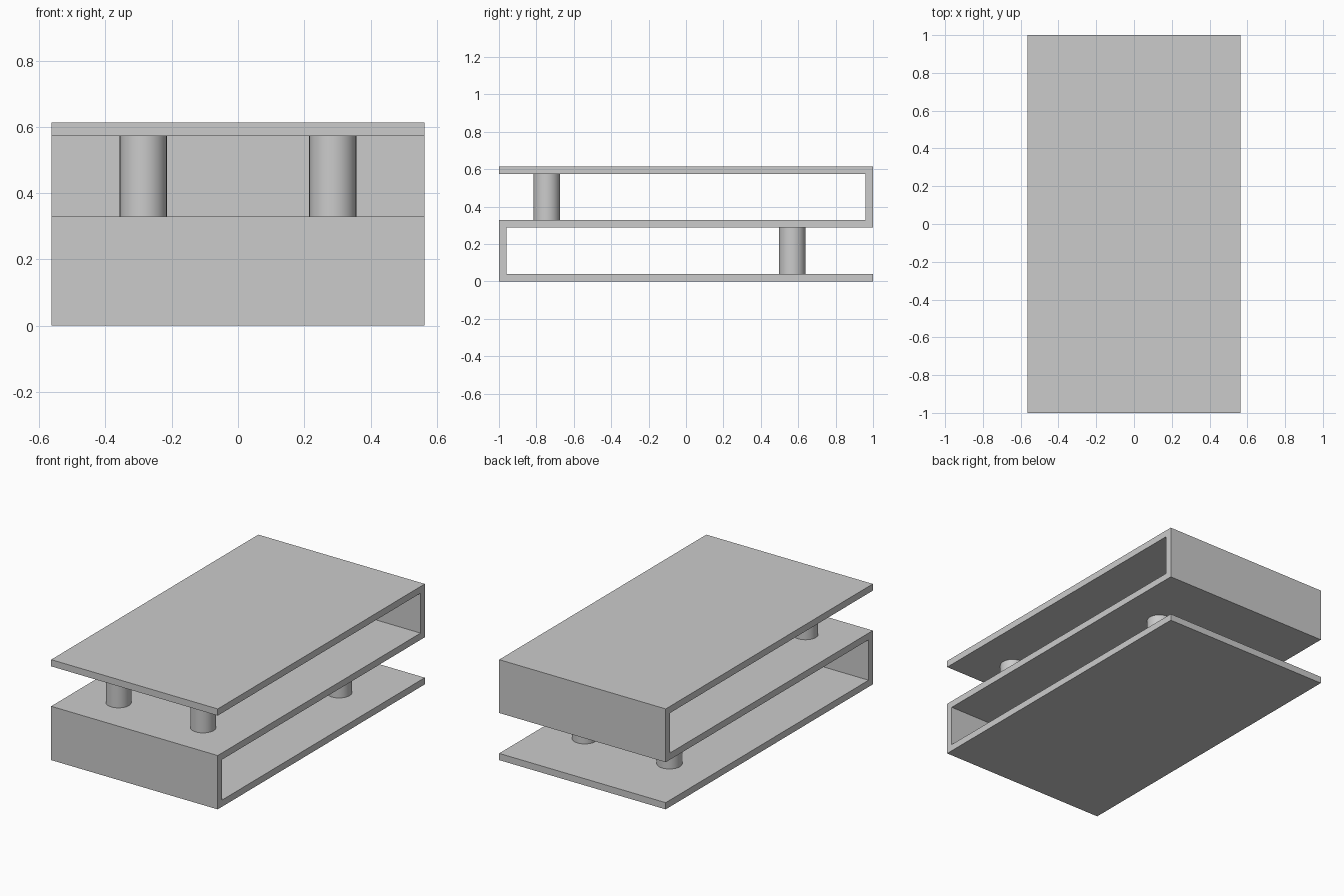
import bpy, bmesh, math

if "Cube" in bpy.data.objects:
    bpy.data.objects.remove(bpy.data.objects["Cube"])

W = 0.563          # half width
T = 0.041          # board thickness
H = 0.614          # total height
Z1, Z2 = 0.288, 0.329   # middle board


def extrude_profile(name, pts, half_width):
    """Extrude a closed (y, z) outline along x."""
    bm = bmesh.new()
    face = bm.faces.new([bm.verts.new((-half_width, y, z)) for y, z in pts])
    ext = bmesh.ops.extrude_face_region(bm, geom=[face])
    verts = [g for g in ext["geom"] if isinstance(g, bmesh.types.BMVert)]
    bmesh.ops.translate(bm, verts=verts, vec=(2 * half_width, 0, 0))
    bmesh.ops.recalc_face_normals(bm, faces=bm.faces)
    mesh = bpy.data.meshes.new(name)
    bm.to_mesh(mesh)
    bm.free()
    obj = bpy.data.objects.new(name, mesh)
    bpy.context.collection.objects.link(obj)
    return obj


def post(name, x, y, z0, z1):
    bpy.ops.mesh.primitive_cylinder_add(vertices=48, radius=0.071, depth=z1 - z0,
                                        location=(x, y, (z0 + z1) / 2))
    bpy.context.object.name = name
    bpy.ops.object.shade_smooth_by_angle(angle=math.radians(30))


# Zigzag body: three boards joined by a front wall and a back wall
extrude_profile("zigzag_shelf", [
    (-1, 0), (1, 0), (1, T), (-1 + T, T), (-1 + T, Z1), (1, Z1),
    (1, H), (-1, H), (-1, H - T), (1 - T, H - T), (1 - T, Z2), (-1, Z2),
], W)

# Support posts in the open ends
for side, x in (("left", -0.286), ("right", 0.286)):
    post(f"upper_front_post_{side}", x, -0.745, Z2, H - T)
    post(f"lower_back_post_{side}", x, 0.568, T, Z1)
